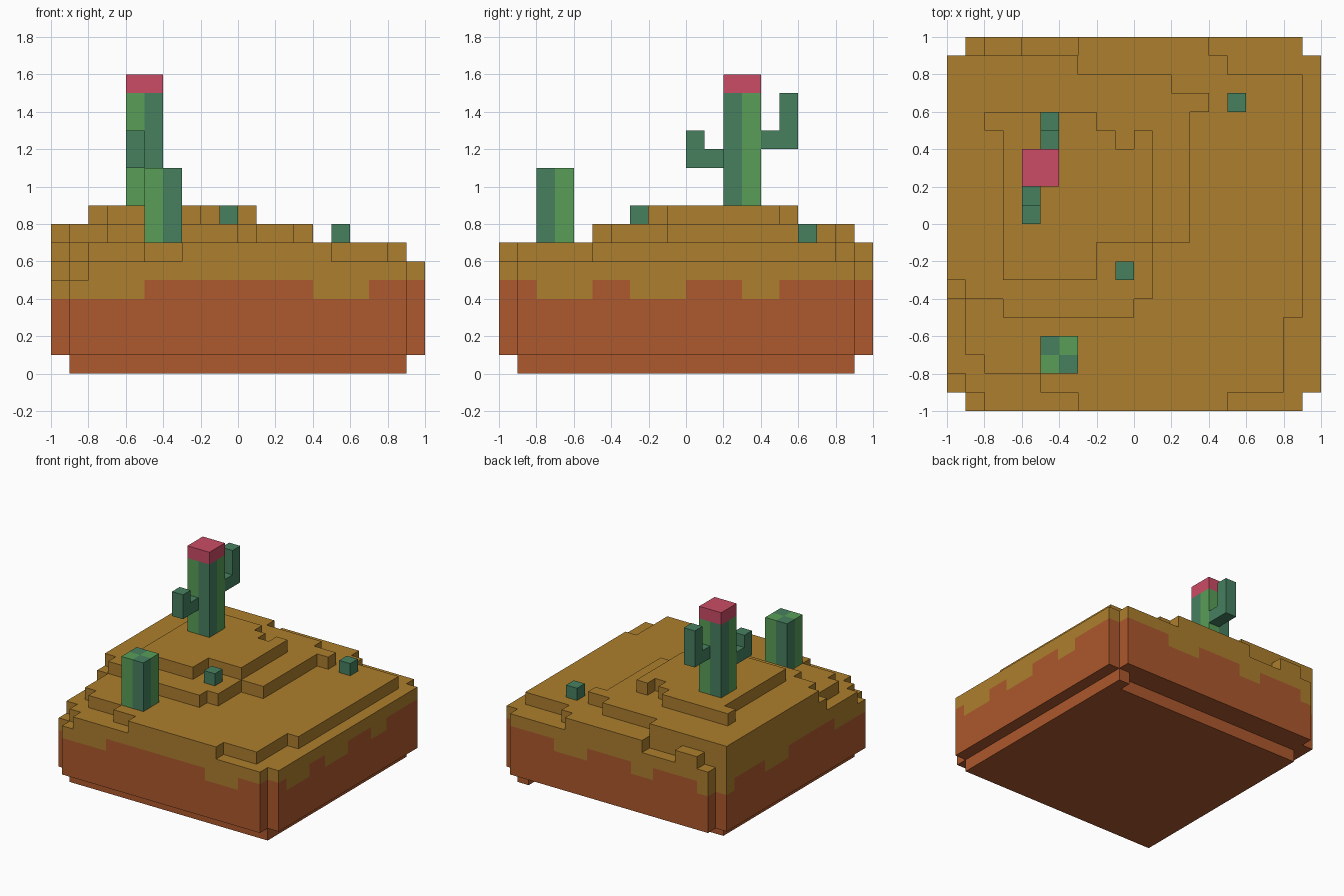
import bpy, bmesh, math

if "Cube" in bpy.data.objects:
    bpy.data.objects.remove(bpy.data.objects["Cube"])

U = 0.1  # cube size


def material(name, rgb):
    lin = [(c / 255 / 12.92 if c < 11 else ((c / 255 + 0.055) / 1.055) ** 2.4) for c in rgb]
    m = bpy.data.materials.new(name)
    m.diffuse_color = (*lin, 1)
    m.use_nodes = True
    m.node_tree.nodes["Principled BSDF"].inputs["Base Color"].default_value = m.diffuse_color
    return m


SAND, CLAY, LIGHT, DARK, PINK = range(5)
MATS = [material("sand", (172, 126, 45)), material("clay", (173, 88, 45)),
        material("light_green", (88, 158, 88)), material("dark_green", (70, 128, 95)),
        material("pink_flower", (203, 75, 102))]

# outward direction and corner loop of each cube side
SIDES = {(1, 0, 0): [(1, 0, 0), (1, 1, 0), (1, 1, 1), (1, 0, 1)],
         (-1, 0, 0): [(0, 1, 0), (0, 0, 0), (0, 0, 1), (0, 1, 1)],
         (0, 1, 0): [(1, 1, 0), (0, 1, 0), (0, 1, 1), (1, 1, 1)],
         (0, -1, 0): [(0, 0, 0), (1, 0, 0), (1, 0, 1), (0, 0, 1)],
         (0, 0, 1): [(0, 0, 1), (1, 0, 1), (1, 1, 1), (0, 1, 1)],
         (0, 0, -1): [(0, 1, 0), (1, 1, 0), (1, 0, 0), (0, 0, 0)]}


def build(name, cells):
    """Skin a dict {(x, y, z): material} of unit cubes, merging flat areas."""
    used = sorted(set(cells.values()))
    bm, verts = bmesh.new(), {}
    for (x, y, z), mat in cells.items():
        for (dx, dy, dz), loop in SIDES.items():
            if (x + dx, y + dy, z + dz) in cells:
                continue
            vs = []
            for a, b, c in loop:
                k = (x + a, y + b, z + c)
                if k not in verts:
                    verts[k] = bm.verts.new([n * U for n in k])
                vs.append(verts[k])
            bm.faces.new(vs).material_index = used.index(mat)
    bmesh.ops.dissolve_limit(bm, angle_limit=math.radians(1), verts=bm.verts[:],
                             edges=bm.edges[:], delimit={'MATERIAL'})
    me = bpy.data.meshes.new(name)
    bm.to_mesh(me)
    bm.free()
    for i in used:
        me.materials.append(MATS[i])
    ob = bpy.data.objects.new(name, me)
    bpy.context.collection.objects.link(ob)


def box(cells, x0, x1, y0, y1, z0, z1, mat):
    for x in range(x0, x1):
        for y in range(y0, y1):
            for z in range(z0, z1):
                cells[x, y, z] = mat


# terrain heights: each terrace as strips (height, x0, x1, y0, y1)
STRIPS = [(6, -10, 10, -10, 10),
          (7, -3, 5, -10, -9), (7, -5, 8, -9, -8), (7, -8, 8, -8, -7), (7, -9, 8, -7, -5),
          (7, -9, 9, -5, 8), (7, -10, 5, 8, 9), (7, -10, 4, 9, 10),
          (8, -7, 0, -5, -4), (8, -10, 1, -4, -1), (8, -10, 3, -1, 6),
          (8, -10, 4, 6, 7), (8, -10, 2, 7, 8), (8, -10, -3, 8, 9),
          (9, -7, -2, -3, -1), (9, -7, 1, -1, 5), (9, -8, -2, 5, 6),
          # single notches
          (8, -1, 0, 4, 5), (7, -10, -9, -4, -3), (6, -6, -3, 9, 10), (6, -9, -8, 9, 10),
          (5, -9, -8, -10, -9), (5, -10, -9, -9, -8)]
height = {}
for h, x0, x1, y0, y1 in STRIPS:
    for x in range(x0, x1):
        for y in range(y0, y1):
            height[x, y] = h


def low(v, *spans):
    return 4 if any(a <= v < b for a, b in spans) else 5


def clay_top(x, y):
    """Wavy boundary between clay and sand, per side of the block."""
    if y <= -9 and x < 9:
        return low(x, (-10, -5), (4, 7))
    if x >= 9:
        return low(y, (-8, -5), (-3, 0), (3, 5))
    if y >= 8:
        return low(x, (2, 5), (-4, -2), (-10, -8))
    return low(y, (8, 10), (1, 4), (-10, -5))


# terrain block with cut corners and a stepped-in foot
terrain = {}
for (x, y), h in height.items():
    if x in (-10, 9) and y in (-10, 9):
        continue
    foot = -9 <= x < 9 and (-9 <= y < 8 or (x, y) == (8, 8))
    for z in range(0 if foot else 1, h):
        terrain[x, y, z] = CLAY if z < clay_top(x, y) else SAND
build("terrain", terrain)


def trunk(x, y, z0, z1):
    """Two by two trunk with alternating greens."""
    cells = {}
    for i in (0, 1):
        for j in (0, 1):
            box(cells, x + i, x + i + 1, y + j, y + j + 1, z0, z1, LIGHT if i == j else DARK)
    return cells


# tall cactus with two arms and a flower on top
tall = trunk(-6, 2, 9, 15)
box(tall, -6, -4, 2, 4, 15, 16, PINK)
box(tall, -6, -5, 0, 2, 11, 12, DARK)
box(tall, -6, -5, 0, 1, 12, 13, DARK)
box(tall, -5, -4, 4, 6, 12, 13, DARK)
box(tall, -5, -4, 5, 6, 13, 15, DARK)
build("tall_cactus", tall)

# short cactus and two sprouts
build("short_cactus", trunk(-5, -8, 7, 11))
build("front_sprout", {(-1, -3, 8): DARK})
build("back_sprout", {(5, 6, 7): DARK})
